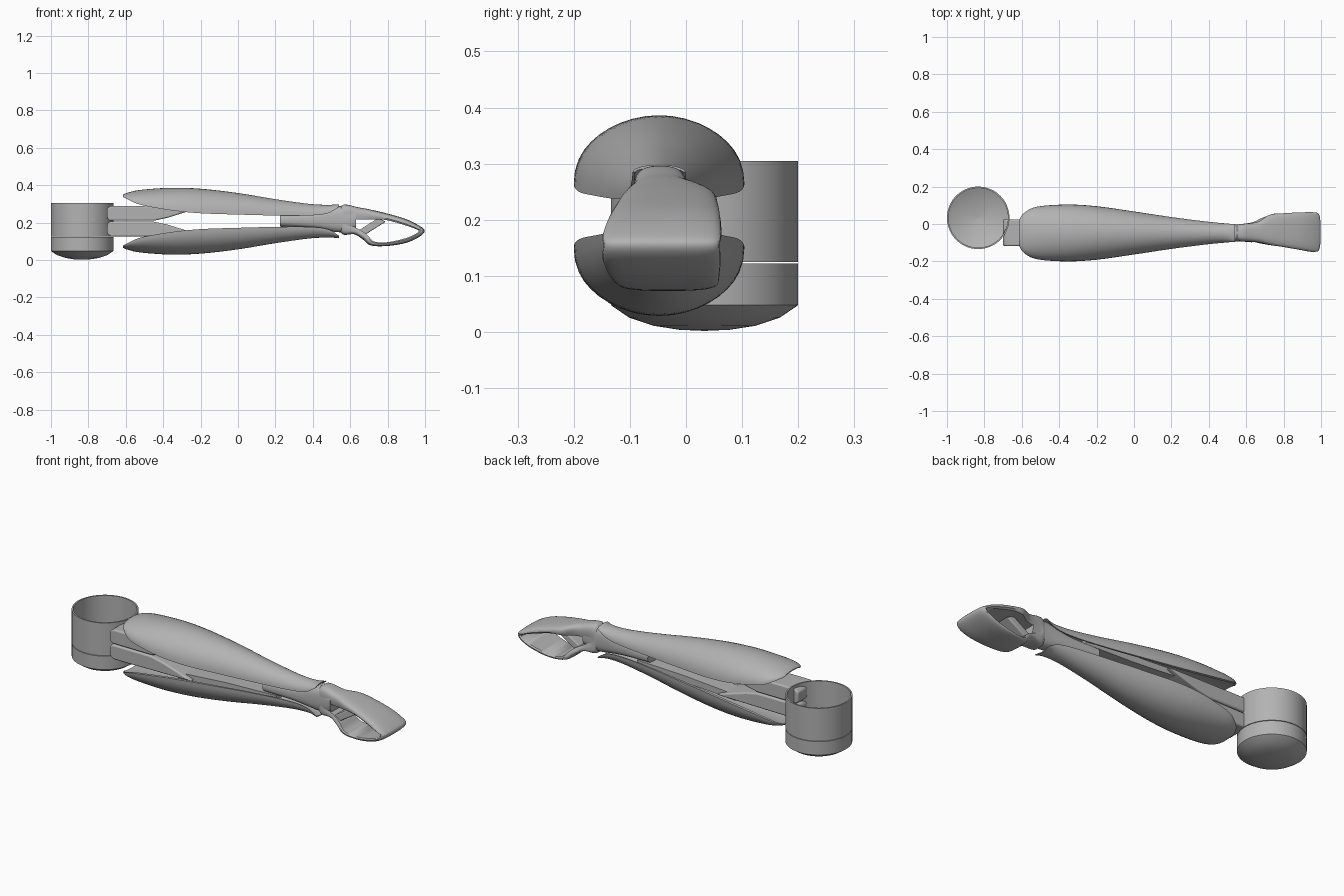
import bpy, bmesh, math

cube = bpy.data.objects.get("Cube")
if cube:
    bpy.data.objects.remove(cube, do_unlink=True)

MID_Y = -0.048      # handle centre line
MIRROR_Z = 0.415    # upper and lower halves satisfy z + z' = MIRROR_Z

grey = bpy.data.materials.new("satin grey")
grey.use_nodes = True
colour = (0.45, 0.45, 0.45, 1)
grey.diffuse_color = colour
grey.node_tree.nodes["Principled BSDF"].inputs["Base Color"].default_value = colour


def finish(name, bm, angle=35, bevel=0):
    bmesh.ops.remove_doubles(bm, verts=bm.verts, dist=1e-5)
    bmesh.ops.recalc_face_normals(bm, faces=bm.faces)
    mesh = bpy.data.meshes.new(name)
    bm.to_mesh(mesh)
    bm.free()
    ob = bpy.data.objects.new(name, mesh)
    bpy.context.collection.objects.link(ob)
    mesh.materials.append(grey)
    if bevel:
        mod = ob.modifiers.new("soft edges", "BEVEL")
        mod.width, mod.segments, mod.limit_method = bevel, 3, "ANGLE"
    bpy.ops.object.select_all(action="DESELECT")
    ob.select_set(True)
    bpy.context.view_layer.objects.active = ob
    bpy.ops.object.shade_smooth_by_angle(angle=math.radians(angle))
    return ob


def loft(name, rings, closed=False, angle=35):
    """Skin closed rings; closed joins last to first, otherwise ends are capped."""
    bm = bmesh.new()
    loops = [[bm.verts.new(p) for p in ring] for ring in rings]
    n = len(loops[0])
    for i in range(len(loops) - (0 if closed else 1)):
        a, b = loops[i], loops[(i + 1) % len(loops)]
        for j in range(n):
            k = (j + 1) % n
            bm.faces.new((a[j], a[k], b[k], b[j]))
    if not closed:
        bm.faces.new(loops[0])
        bm.faces.new(loops[-1])
    return finish(name, bm, angle)


def smooth_path(points, steps, closed=False):
    """Catmull-Rom samples through tuples of any length."""
    n, out = len(points), []
    pick = lambda i: points[i % n] if closed else points[max(0, min(n - 1, i))]
    for i in range(n if closed else n - 1):
        p = [pick(i + d) for d in (-1, 0, 1, 2)]
        for s in range(steps):
            t = s / steps
            out.append(tuple(b + 0.5 * t * (c - a + t * (2*a - 5*b + 4*c - d + t * (3*(b - c) + d - a)))
                             for a, b, c, d in zip(*p)))
    if not closed:
        out.append(points[-1])
    return out


def lathe(name, profile, cx, cy, sides=72):
    rings = []
    for i in range(sides):
        a = 2 * math.pi * i / sides
        rings.append([(cx + r * math.cos(a), cy + r * math.sin(a), z) for r, z in profile])
    return loft(name, rings, closed=True)


def slab(name, outline, y0, y1, bevel=0.0):
    """Side outline (x, z) extruded across y."""
    bm = bmesh.new()
    face = bm.faces.new([bm.verts.new((x, y0, z)) for x, z in outline])
    made = bmesh.ops.extrude_face_region(bm, geom=[face])["geom"]
    bmesh.ops.translate(bm, vec=(0, y1 - y0, 0),
                        verts=[v for v in made if isinstance(v, bmesh.types.BMVert)])
    return finish(name, bm, bevel=bevel)


# Cup: open cylinder above a separate domed cap
lathe("cup_wall", [(0.167, 0.125), (0.167, 0.305), (0.159, 0.305), (0.159, 0.125)], -0.833, 0.033)
lathe("cup_base", [(0.167, 0.122), (0.167, 0.048), (0.135, 0.026), (0.09, 0.011), (0.045, 0.004),
                   (0.0005, 0.002), (0.0005, 0.014), (0.09, 0.023), (0.159, 0.055), (0.159, 0.122)],
      -0.833, 0.033)

# Handle shells: stations of x, half width, crest z, edge z
stations = smooth_path([(-0.615, 0.065, 0.35, 0.337), (-0.59, 0.105, 0.36, 0.325),
                        (-0.52, 0.14, 0.375, 0.295), (-0.36, 0.152, 0.386, 0.266),
                        (-0.2, 0.143, 0.381, 0.25), (0, 0.115, 0.358, 0.243),
                        (0.2, 0.085, 0.325, 0.238), (0.38, 0.062, 0.3, 0.238),
                        (0.48, 0.052, 0.295, 0.25), (0.54, 0.047, 0.298, 0.285)], 5)
ARC = 20
for name, flip in (("upper_shell", False), ("lower_shell", True)):
    rings = []
    for x, w, crest, edge in stations:
        ring = []
        for i in range(ARC + 1):
            a = math.pi * i / ARC
            ring.append((x, MID_Y + w * math.cos(a), edge + (crest - edge) * math.sin(a)))
        for i in range(ARC, -1, -1):
            a = math.pi * i / ARC
            ring.append((x, MID_Y + 0.9 * w * math.cos(a),
                         edge + (crest - edge) * 0.6 * math.sin(a)))
        if flip:
            ring = [(px, py, MIRROR_Z - pz) for px, py, pz in ring]
        rings.append(ring)
    loft(name, rings, angle=50)

# Lever arms between cup and shells, with a parting gap at mid height
arm = [(-0.7, 0.225), (-0.69, 0.21), (-0.45, 0.21), (-0.38, 0.225), (-0.26, 0.262),
       (-0.2, 0.285), (-0.6, 0.29), (-0.68, 0.29), (-0.7, 0.275)]
for name, flip in (("upper_arm", False), ("lower_arm", True)):
    outline = [(x, MIRROR_Z - z if flip else z) for x, z in arm]
    slab(name, outline, -0.118, 0.025, bevel=0.008)

# Slim rails along the shell undersides
for name, flip in (("upper_rail", False), ("lower_rail", True)):
    rail = [(-0.3, 0.268), (0, 0.246), (0.3, 0.236), (0.3, 0.262), (-0.3, 0.3)]
    slab(name, [(x, MIRROR_Z - z if flip else z) for x, z in rail], -0.095, 0.0)

# Neck: rounded bar emerging from between the shells
neck = smooth_path([(0.225, 0.06, 0.178, 0.245), (0.4, 0.05, 0.168, 0.255),
                    (0.52, 0.045, 0.15, 0.285), (0.58, 0.046, 0.15, 0.286),
                    (0.63, 0.05, 0.165, 0.275)], 4)
rings = []
for x, w, low, high in neck:
    ring = []
    for i in range(32):
        a = 2 * math.pi * i / 32
        c, s = math.cos(a), math.sin(a)
        ring.append((x, MID_Y + w * math.copysign(abs(c) ** 0.7, c),
                     (low + high) / 2 + (high - low) / 2 * math.copysign(abs(s) ** 0.7, s)))
    rings.append(ring)
loft("neck", rings)

# Flared hanging loop: outer x, z; inner x, z; right y, left y
loop = [(0.55, 0.288, 0.59, 0.218, -0.093, 0.0), (0.65, 0.28, 0.67, 0.216, -0.098, 0.012),
        (0.72, 0.267, 0.73, 0.217, -0.112, 0.05), (0.8, 0.248, 0.79, 0.214, -0.122, 0.057),
        (0.9, 0.218, 0.88, 0.19, -0.138, 0.062), (0.975, 0.18, 0.945, 0.168, -0.149, 0.063),
        (0.998, 0.155, 0.966, 0.155, -0.147, 0.06), (0.97, 0.124, 0.94, 0.134, -0.149, 0.062),
        (0.9, 0.092, 0.88, 0.112, -0.138, 0.06), (0.8, 0.075, 0.79, 0.094, -0.122, 0.057),
        (0.71, 0.078, 0.725, 0.1, -0.112, 0.045), (0.665, 0.112, 0.69, 0.135, -0.105, 0.03),
        (0.62, 0.138, 0.65, 0.162, -0.096, 0.01), (0.55, 0.146, 0.59, 0.195, -0.093, 0.0)]
rings = []
for ox, oz, ix, iz, y0, y1 in smooth_path(loop, 5, closed=True):
    mid, half, ring = (y0 + y1) / 2, (y1 - y0) / 2, []
    for i in range(17):
        a = math.pi * i / 16
        f = 0.75 * (1 - math.sin(a) ** 0.6)
        y = mid + half * math.copysign(abs(math.cos(a)) ** 0.7, math.cos(a))
        ring.append((ox + (ix - ox) * f, y, oz + (iz - oz) * f))
    ring += [(ix, mid - half * 0.93, iz), (ix, mid + half * 0.93, iz)]
    rings.append(ring)
loft("hanging_loop", rings, closed=True, angle=40)

# Diagonal brace across the loop opening
slab("loop_brace", [(0.645, 0.158), (0.675, 0.132), (0.79, 0.205), (0.75, 0.225)], -0.085, 0.0, 0.006)
